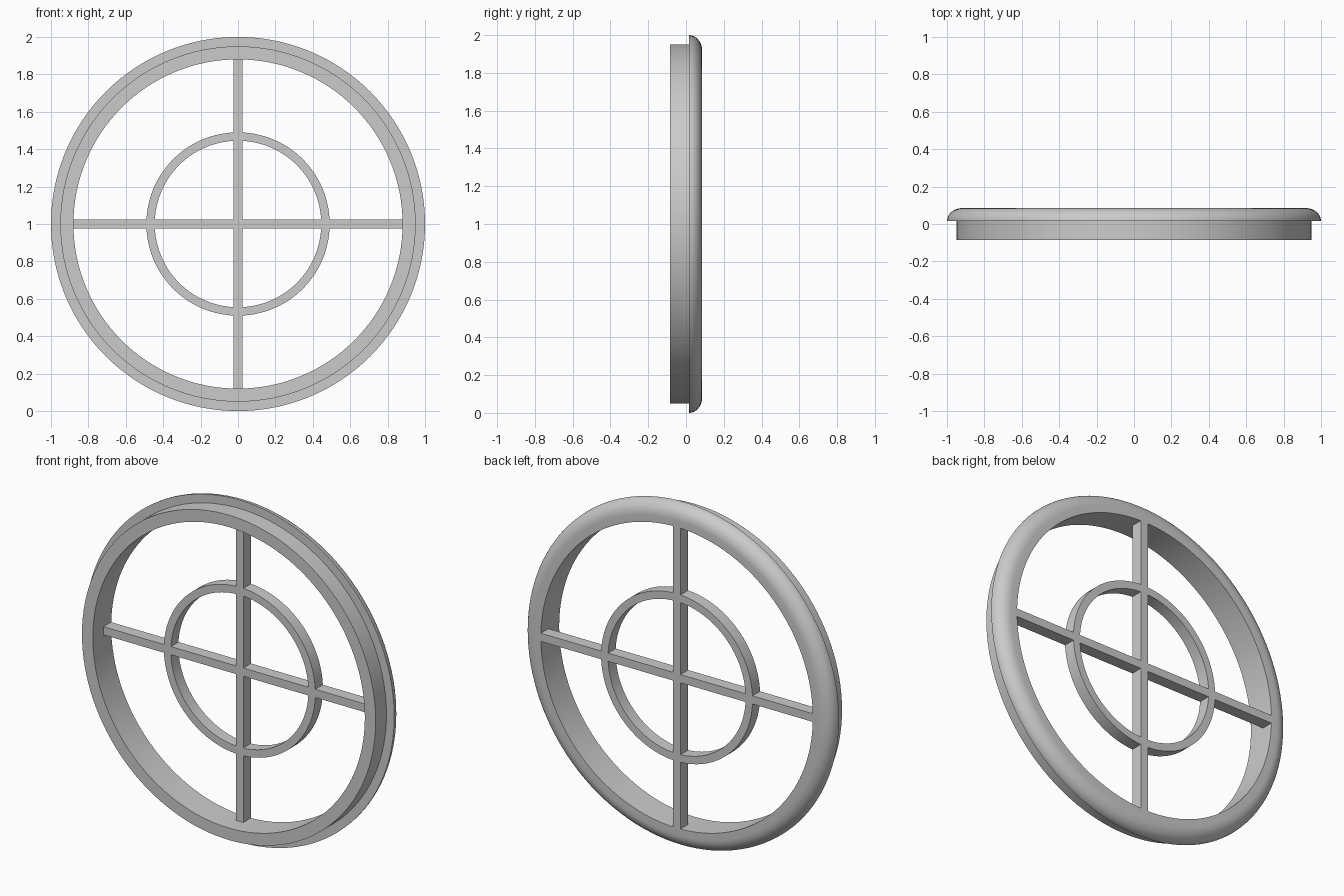
import bpy, bmesh
from math import sin, cos, pi, asin

cube = bpy.data.objects.get("Cube")
if cube:
    bpy.data.objects.remove(cube, do_unlink=True)

CENTRE_Z = 1.0
FRONT, STEP, BACK = -0.085, 0.015, 0.085
HALF_BAR = 0.024

grey = bpy.data.materials.new("light_grey")
grey.use_nodes = True
colour = (0.6, 0.6, 0.6, 1)
grey.diffuse_color = colour
grey.node_tree.nodes["Principled BSDF"].inputs["Base Color"].default_value = colour


def finish(bm, name, smooth=True):
    bmesh.ops.recalc_face_normals(bm, faces=bm.faces)
    mesh = bpy.data.meshes.new(name)
    bm.to_mesh(mesh)
    bm.free()
    mesh.materials.append(grey)
    obj = bpy.data.objects.new(name, mesh)
    obj.location.z = CENTRE_Z
    bpy.context.collection.objects.link(obj)
    if smooth:
        bpy.ops.object.select_all(action='DESELECT')
        obj.select_set(True)
        bpy.context.view_layer.objects.active = obj
        bpy.ops.object.shade_smooth_by_angle(angle=pi / 6)
    return obj


def sweep(name, profile, start=0.0, end=2 * pi, steps=128):
    """Turn a closed (radius, y) profile about the y axis."""
    closed = end - start > 2 * pi - 0.001
    bm = bmesh.new()
    rings = []
    for i in range(steps if closed else steps + 1):
        a = start + (end - start) * i / steps
        rings.append([bm.verts.new((r * cos(a), y, r * sin(a))) for r, y in profile])
    n = len(profile)
    pairs = list(zip(rings, rings[1:]))
    if closed:
        pairs.append((rings[-1], rings[0]))
    else:
        bm.faces.new(rings[0])
        bm.faces.new(rings[-1])
    for p, q in pairs:
        for j in range(n):
            k = (j + 1) % n
            bm.faces.new((p[j], p[k], q[k], q[j]))
    return finish(bm, name)


# Outer rim: plain collar in front, wider rounded flange behind
IN_R, COLLAR_R, FLANGE_R, ROUND = 0.88, 0.95, 1.0, 0.08
rounded = [(FLANGE_R - ROUND + ROUND * cos(t), STEP + (BACK - STEP) * sin(t))
           for t in [i * pi / 20 for i in range(11)]]
sweep("outer_rim", [(IN_R, FRONT), (COLLAR_R, FRONT), (COLLAR_R, STEP)]
      + rounded + [(IN_R, BACK)])

# Inner ring: four arcs between the crossing bars
R0, R1 = 0.445, 0.49
gap = asin(HALF_BAR / R1) * 0.98
arc = [(R0, STEP), (R1, STEP), (R1, BACK), (R0, BACK)]
for i in range(4):
    sweep(f"inner_ring_arc_{i + 1}", arc, i * pi / 2 + gap, (i + 1) * pi / 2 - gap, 28)

# Crossing bars: one plus-shaped plate, ends sunk into the rim
bm = bmesh.new()
reach, h = 0.885, HALF_BAR
outline = []
for i in range(4):
    c, s = round(cos(i * pi / 2)), round(sin(i * pi / 2))
    for u, v in ((reach, -h), (reach, h), (h, h)):
        outline.append(bm.verts.new((u * c - v * s, STEP, u * s + v * c)))
face = bm.faces.new(outline)
extruded = bmesh.ops.extrude_face_region(bm, geom=[face])["geom"]
bmesh.ops.translate(bm, vec=(0, BACK - STEP, 0),
                    verts=[g for g in extruded if isinstance(g, bmesh.types.BMVert)])
finish(bm, "crossing_bars", smooth=False)
